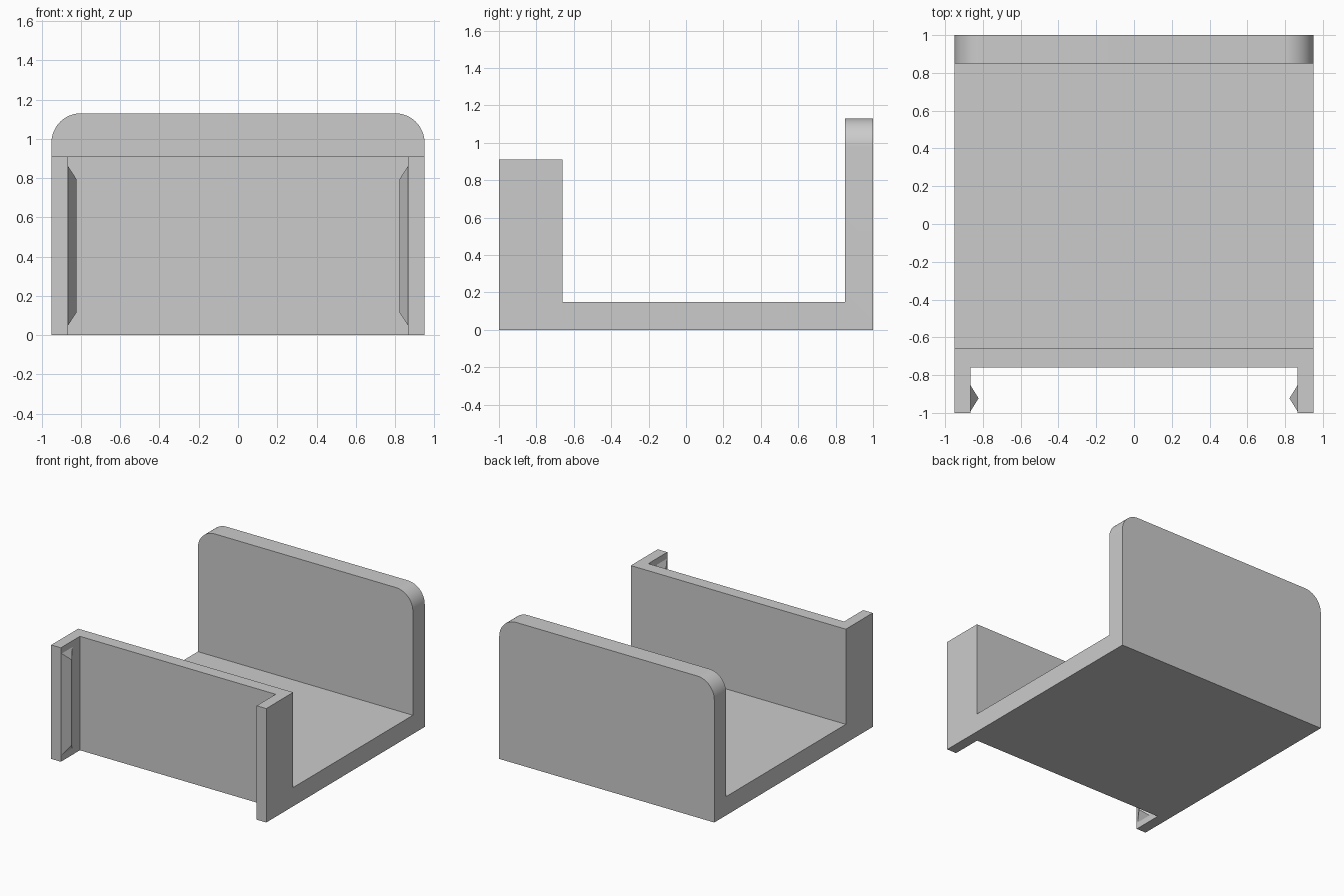
import bpy, bmesh

if "Cube" in bpy.data.objects:
    bpy.data.objects.remove(bpy.data.objects["Cube"], do_unlink=True)

HALF_W = 0.95      # half width of the bracket
JAW_IN = 0.865     # inner face of the front jaws
FRONT_H = 0.91     # height of the front wall
BACK_H = 1.13      # height of the back wall
FLOOR = 0.15       # floor thickness
RADIUS = 0.15      # rounded corners of the back wall

grey = bpy.data.materials.new("plain grey")
grey.use_nodes = True
colour = (0.6, 0.6, 0.6, 1)
grey.diffuse_color = colour
grey.node_tree.nodes["Principled BSDF"].inputs["Base Color"].default_value = colour


def make_object(name, bm):
    bmesh.ops.recalc_face_normals(bm, faces=bm.faces)
    mesh = bpy.data.meshes.new(name)
    bm.to_mesh(mesh)
    bm.free()
    mesh.materials.append(grey)
    obj = bpy.data.objects.new(name, mesh)
    bpy.context.collection.objects.link(obj)
    return obj


def activate(obj):
    bpy.ops.object.select_all(action="DESELECT")
    obj.select_set(True)
    bpy.context.view_layer.objects.active = obj


# Bracket: side profile extruded across the width
profile = [(-1, 0), (1, 0), (1, BACK_H), (0.85, BACK_H),
           (0.85, FLOOR), (-0.66, FLOOR), (-0.66, FRONT_H), (-1, FRONT_H)]
bm = bmesh.new()
face = bm.faces.new([bm.verts.new((-HALF_W, y, z)) for y, z in profile])
ext = bmesh.ops.extrude_face_region(bm, geom=[face])
new_verts = [g for g in ext["geom"] if isinstance(g, bmesh.types.BMVert)]
bmesh.ops.translate(bm, verts=new_verts, vec=(2 * HALF_W, 0, 0))

# Round the two top corners of the back wall
corners = [e for e in bm.edges
           if all(v.co.z > BACK_H - 0.01 for v in e.verts)
           and abs(e.verts[0].co.x - e.verts[1].co.x) < 0.01]
bmesh.ops.bevel(bm, geom=corners, offset=RADIUS, segments=12,
                profile=0.5, affect="EDGES")
bracket = make_object("bracket", bm)

# Cut the open slot between the front jaws
bm = bmesh.new()
bmesh.ops.create_cube(bm, size=2)
for v in bm.verts:
    v.co.x *= JAW_IN
    v.co.y = -0.76 if v.co.y > 0 else -1.2
    v.co.z *= 1.5
cutter = make_object("slot_cutter", bm)
cutter.hide_render = True
activate(bracket)
cut = bracket.modifiers.new("front slot", "BOOLEAN")
cut.operation = "DIFFERENCE"
cut.solver = "EXACT"
cut.object = cutter
bpy.ops.object.modifier_apply(modifier=cut.name)
bpy.data.objects.remove(cutter, do_unlink=True)
bpy.ops.object.shade_smooth_by_angle(angle=0.52)

# Pointed snap ridges on the inner faces of both jaws
for name, side in (("left_snap_ridge", 1), ("right_snap_ridge", -1)):
    bm = bmesh.new()
    for y, z in ((-0.99, 0.05), (-0.99, 0.86), (-0.855, 0.05), (-0.855, 0.86)):
        bm.verts.new((side * JAW_IN, y, z))
    for z in (0.115, 0.795):
        bm.verts.new((side * 0.823, -0.923, z))
    bmesh.ops.convex_hull(bm, input=bm.verts)
    make_object(name, bm)
